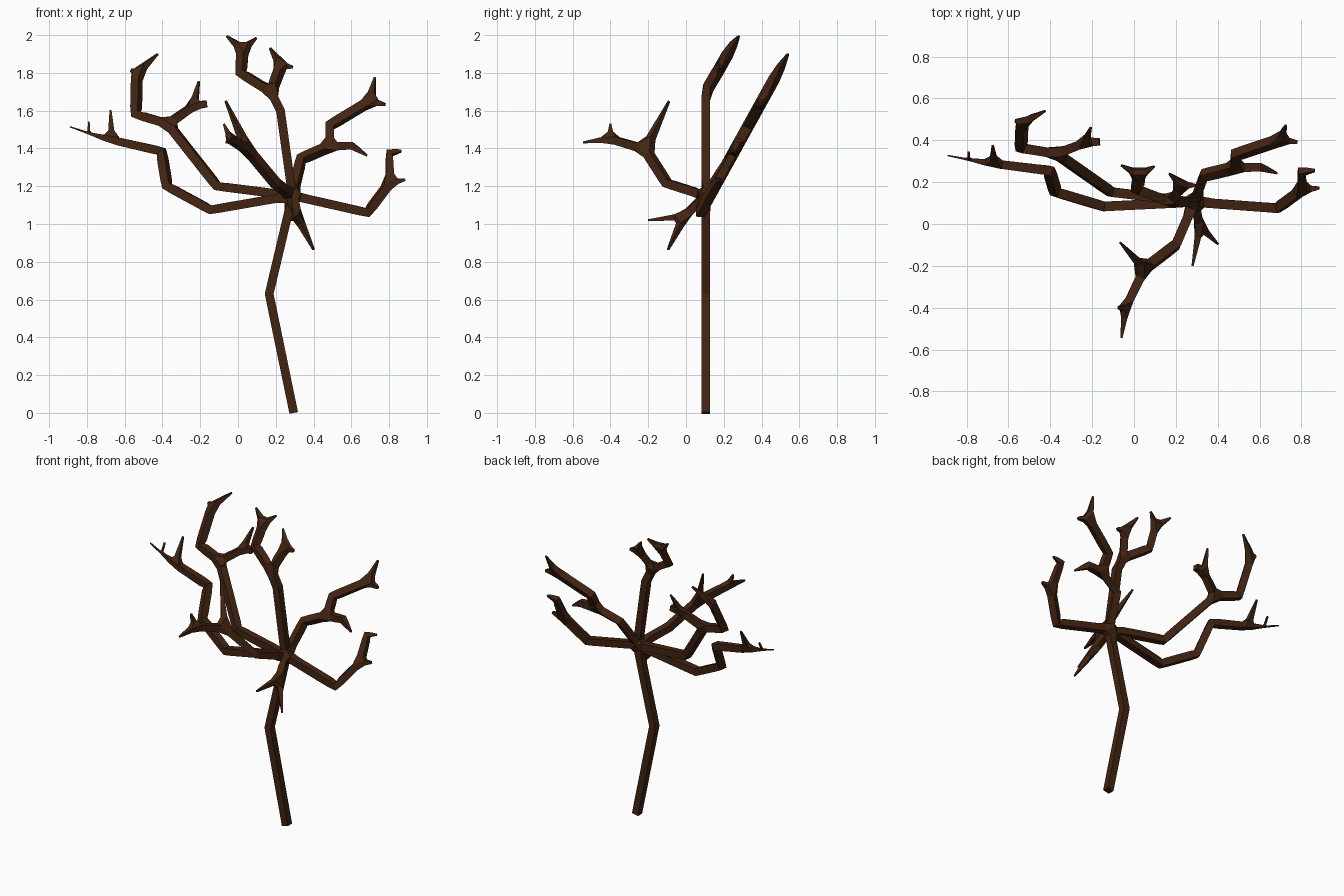
import bpy

if "Cube" in bpy.data.objects:
    bpy.data.objects.remove(bpy.data.objects["Cube"])

R, TIP = 0.023, 0.005
verts, edges, radii = [], [], []


def limb(start, points, end=TIP, mid=R):
    """Extend the skeleton from vertex index start; returns new indices."""
    ids = []
    for i, p in enumerate(points):
        verts.append(p)
        radii.append(end if i == len(points) - 1 else mid)
        if start is not None:
            edges.append((start, len(verts) - 1))
        start = len(verts) - 1
        ids.append(start)
    return ids


def lean(*xz):
    """Points in the backward-leaning plane shared by the side branches."""
    return [(x, 0.07 + 0.553 * (z - 1.05), z) for x, z in xz]


# Trunk
hub = limb(None, [(.295, .105, 0), (.165, .105, .63), (.288, .105, 1.15)], R)[-1]

# Left lower branch
a = limb(hub, lean((-.145, 1.075), (-.375, 1.2), (-.405, 1.385), (-.67, 1.445)), .02)[-1]
limb(a, lean((-.675, 1.60)))
b = limb(a, lean((-.79, 1.48)), .006)[-1]
limb(b, lean((-.79, 1.54)))
limb(b, lean((-.89, 1.515)), .003)

# Left upper branch
a = limb(hub, lean((-.11, 1.2), (-.37, 1.53)), R)[-1]
b = limb(a, lean((-.54, 1.58), (-.535, 1.8)), R)[-1]
limb(b, lean((-.425, 1.9)))
limb(b, lean((-.567, 1.815)), .008)
b = limb(a, lean((-.235, 1.625)), .02)[-1]
limb(b, lean((-.207, 1.755)))
limb(b, lean((-.165, 1.635)), .018)

# Centre branch
a = limb(hub, [(.225, .105, 1.6), (.175, .105, 1.7)], R)[-1]
b = limb(a, [(.015, .165, 1.8), (.025, .235, 1.925)], R)[-1]
limb(b, [(-.06, .28, 1.995)])
limb(b, [(.097, .275, 1.985)])
b = limb(a, [(.23, .185, 1.84)], R)[-1]
limb(b, [(.17, .24, 1.93)])
limb(b, [(.292, .185, 1.83)], .007)

# Right upper branch
a = limb(hub, lean((.335, 1.345), (.485, 1.41)), R)[-1]
b = limb(a, lean((.485, 1.52), (.70, 1.65)), R)[-1]
limb(b, lean((.725, 1.775)))
limb(b, lean((.78, 1.632)), .008)
b = limb(a, lean((.60, 1.415)), .02)[-1]
limb(b, lean((.683, 1.362)))

# Right lower branch
a = limb(hub, lean((.685, 1.06), (.805, 1.22)), R)[-1]
limb(a, lean((.885, 1.235)), .007)
limb(a, lean((.80, 1.375), (.865, 1.387)), .006, .018)

# Front left branch
a = limb(hub, [(.20, -.1, 1.215), (.05, -.215, 1.395)], R)[-1]
limb(a, [(-.065, -.09, 1.65)])
b = limb(a, [(-.04, -.40, 1.45)], .02)[-1]
limb(b, [(-.075, -.40, 1.53)])
limb(b, [(-.06, -.545, 1.432)])

# Front drooping branch
a = limb(hub, [(.315, -.01, 1.04)], .02)[-1]
limb(a, [(.28, -.2, 1.02)])
limb(a, [(.40, -.095, .865)])

# Skin the skeleton into a flat-faced tree
mesh = bpy.data.meshes.new("tree")
mesh.from_pydata(verts, edges, [])
tree = bpy.data.objects.new("tree", mesh)
bpy.context.collection.objects.link(tree)
skin = tree.modifiers.new("skin", 'SKIN')
skin.branch_smoothing = 0
skin.use_smooth_shade = False
for sv, r in zip(mesh.skin_vertices[0].data, radii):
    sv.radius = (r, r)

# Bark colour
bark = bpy.data.materials.new("bark")
bark.diffuse_color = (.055, .018, .006, 1)
bark.use_nodes = True
bark.node_tree.nodes["Principled BSDF"].inputs["Base Color"].default_value = bark.diffuse_color
mesh.materials.append(bark)
